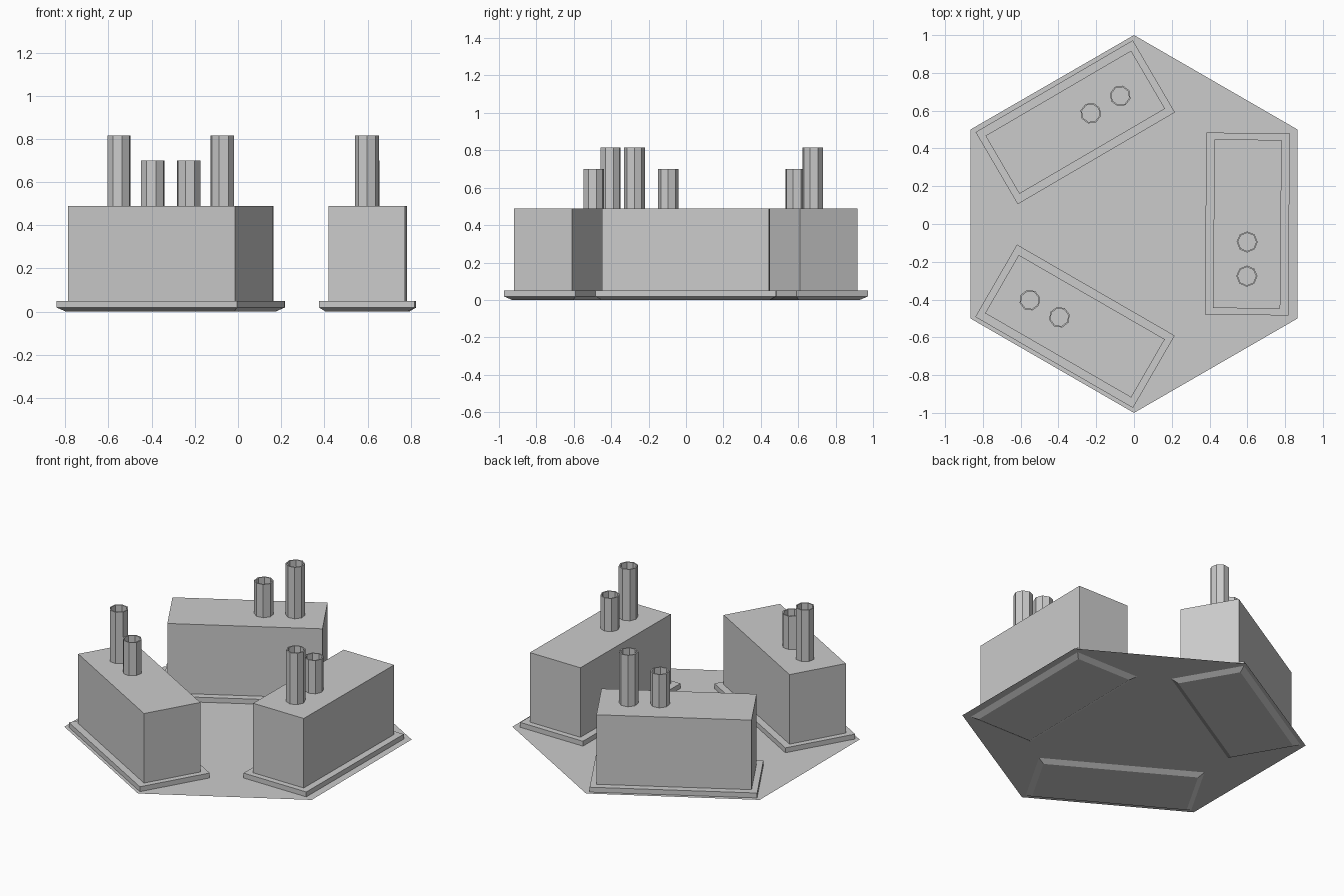
import bpy
import bmesh
from math import radians, pi
from mathutils import Matrix

cube = bpy.data.objects.get("Cube")
if cube:
    bpy.data.objects.remove(cube, do_unlink=True)

GREY = (0.6, 0.6, 0.6, 1.0)
grey = bpy.data.materials.new("plain grey")
grey.use_nodes = True
grey.diffuse_color = GREY
grey.node_tree.nodes["Principled BSDF"].inputs["Base Color"].default_value = GREY


def finish(name, bm, placement=Matrix()):
    bmesh.ops.recalc_face_normals(bm, faces=bm.faces)
    mesh = bpy.data.meshes.new(name)
    bm.to_mesh(mesh)
    bm.free()
    mesh.materials.append(grey)
    obj = bpy.data.objects.new(name, mesh)
    obj.matrix_world = placement
    bpy.context.collection.objects.link(obj)


def box(width, length, low, high):
    bm = bmesh.new()
    bmesh.ops.create_cube(bm, size=1)
    bmesh.ops.scale(bm, vec=(width, length, high - low), verts=bm.verts)
    bmesh.ops.translate(bm, vec=(0, 0, (low + high) / 2), verts=bm.verts)
    return bm


def chimney(y, low, high):
    # Eight-sided open pipe with a thin rim
    bm = bmesh.new()
    bmesh.ops.create_cone(bm, cap_ends=True, segments=8, radius1=0.056,
                          radius2=0.056, depth=high - low)
    bmesh.ops.translate(bm, vec=(0, y, (low + high) / 2), verts=bm.verts)
    bm.normal_update()
    top = max(bm.faces, key=lambda f: f.calc_center_median().z)
    bmesh.ops.inset_region(bm, faces=[top], thickness=0.008)
    inner = bmesh.ops.extrude_face_region(bm, geom=[top])
    moved = [v for v in inner["geom"] if isinstance(v, bmesh.types.BMVert)]
    bmesh.ops.translate(bm, vec=(0, 0, low + 0.005 - high), verts=moved)
    if top.is_valid:
        bmesh.ops.delete(bm, geom=[top], context="FACES_ONLY")
    return bm


# Thin hexagonal ground sheet
bm = bmesh.new()
bmesh.ops.create_circle(bm, cap_ends=True, segments=6, radius=1,
                        matrix=Matrix.Rotation(pi / 6, 4, "Z"))
corner = max(bm.verts, key=lambda v: v.co.y)
bmesh.ops.rotate(bm, verts=bm.verts, matrix=Matrix.Rotation(
    0 if abs(corner.co.x) < 0.01 else pi / 6, 3, "Z"))
bmesh.ops.translate(bm, vec=(0, 0, 0.019), verts=bm.verts)
finish("hexagonal_ground", bm)

# Three buildings around the centre
for side, angle, radius, twist in (("left", 0, 0.6, -0.5),
                                   ("back", 120, 0.622, 0.3),
                                   ("front", 240, 0.625, 0)):
    place = (Matrix.Rotation(radians(angle), 4, "Z")
             @ Matrix.Translation((radius, 0, 0))
             @ Matrix.Rotation(radians(twist), 4, "Z"))

    # Foundation slab with its underside tapering inwards
    slab = box(0.442, 0.964, 0.019, 0.05)
    slab.normal_update()
    under = min(slab.faces, key=lambda f: f.calc_center_median().z)
    bmesh.ops.inset_region(slab, faces=[under], thickness=0.045)
    bmesh.ops.translate(slab, vec=(0, 0, -0.019), verts=under.verts)
    finish(side + "_foundation", slab, place)

    finish(side + "_building", box(0.356, 0.893, 0.05, 0.49), place)
    finish(side + "_short_chimney", chimney(-0.095, 0.49, 0.70), place)
    finish(side + "_tall_chimney", chimney(-0.276, 0.49, 0.815), place)
